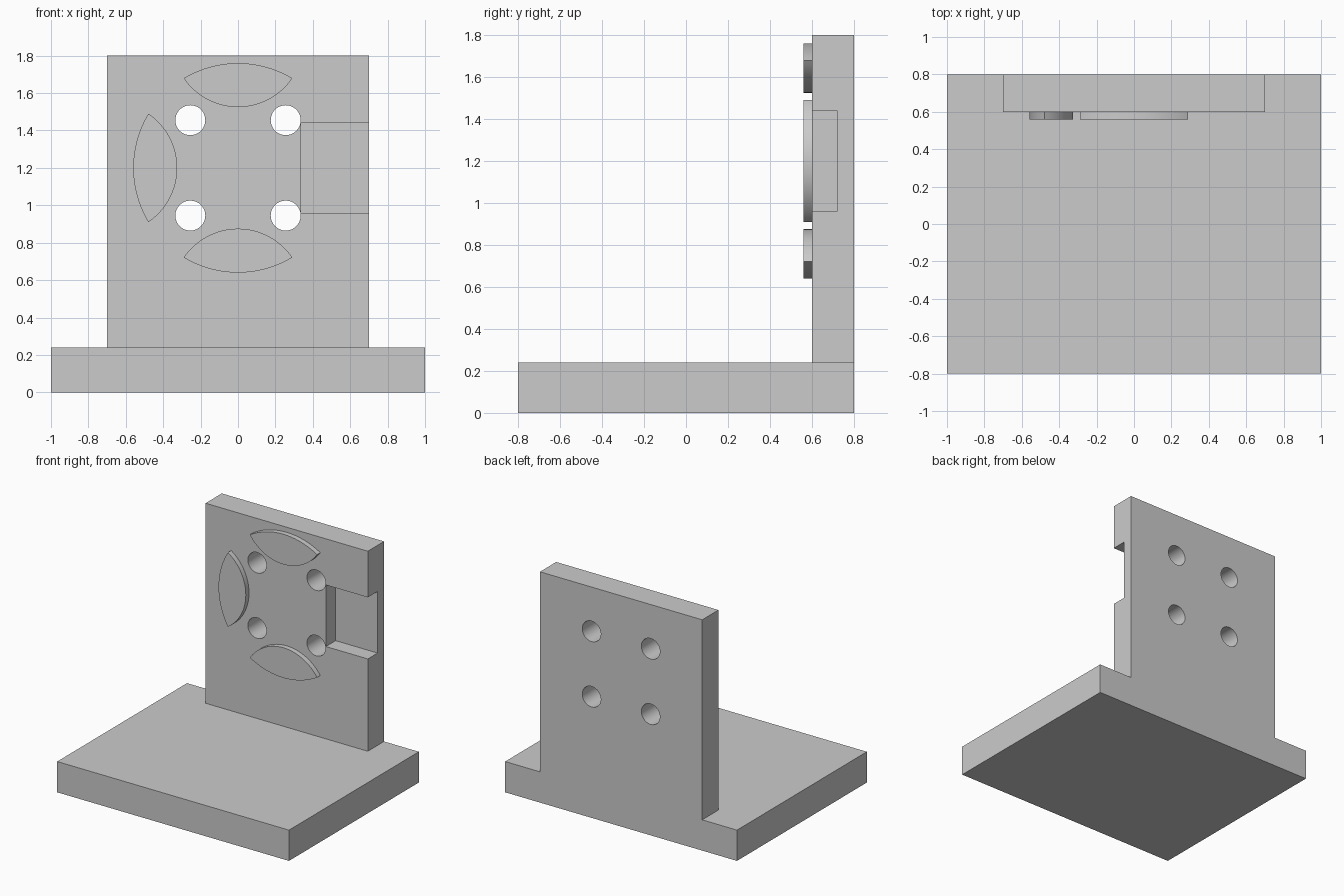
import bpy, bmesh, math
from mathutils import Matrix, Vector

if "Cube" in bpy.data.objects:
    bpy.data.objects.remove(bpy.data.objects["Cube"], do_unlink=True)

# Single plain grey
grey = bpy.data.materials.new("plain grey")
grey.use_nodes = True
COLOUR = (0.6, 0.6, 0.6, 1)
grey.diffuse_color = COLOUR
grey.node_tree.nodes["Principled BSDF"].inputs["Base Color"].default_value = COLOUR


def finish(name, bm):
    bmesh.ops.recalc_face_normals(bm, faces=bm.faces)
    mesh = bpy.data.meshes.new(name)
    bm.to_mesh(mesh)
    bm.free()
    mesh.materials.append(grey)
    obj = bpy.data.objects.new(name, mesh)
    bpy.context.collection.objects.link(obj)
    return obj


def box(name, low, high):
    low, high = Vector(low), Vector(high)
    bm = bmesh.new()
    place = Matrix.Translation((low + high) / 2) @ Matrix.Diagonal((*(high - low), 1))
    bmesh.ops.create_cube(bm, size=1, matrix=place)
    return finish(name, bm)


def smooth(obj):
    bpy.ops.object.select_all(action='DESELECT')
    obj.select_set(True)
    bpy.context.view_layer.objects.active = obj
    bpy.ops.object.shade_smooth_by_angle(angle=math.radians(30))


def cut(target, cutter):
    cutter.hide_render = True
    mod = target.modifiers.new("cut", 'BOOLEAN')
    mod.operation = 'DIFFERENCE'
    mod.solver = 'EXACT'
    mod.object = cutter
    bpy.context.view_layer.objects.active = target
    bpy.ops.object.modifier_apply(modifier=mod.name)
    bpy.data.objects.remove(cutter, do_unlink=True)


# Base and upright plate
CENTRE_Z = 1.2
FRONT = 0.6
box("base", (-1, -0.8, 0), (1, 0.8, 0.24))
plate = box("upright_plate", (-0.7, FRONT, 0.24), (0.7, 0.8, 1.8))

# Side notch, open to the left edge and the front
cut(plate, box("notch_cutter", (0.338, 0.5, 0.96), (0.8, 0.72, 1.44)))

# Four through holes
for sx in (-1, 1):
    for sz in (-1, 1):
        bm = bmesh.new()
        place = (Matrix.Translation((sx * 0.255, 0.7, CENTRE_Z + sz * 0.255))
                 @ Matrix.Rotation(math.pi / 2, 4, 'X'))
        bmesh.ops.create_cone(bm, cap_ends=True, segments=64, radius1=0.08,
                              radius2=0.08, depth=0.6, matrix=place)
        cut(plate, finish("hole_cutter", bm))
smooth(plate)


# Raised lens pads: outer arc about the plate centre, inner arc bulging towards it
def lens_pad(name, turn):
    outer_r, half, inner_low = 0.56, 0.29, 0.325
    corner = math.sqrt(outer_r ** 2 - half ** 2)
    sag = corner - inner_low
    inner_r = (half ** 2 + sag ** 2) / (2 * sag)
    steps = 32
    a, b = math.asin(half / outer_r), math.asin(half / inner_r)
    pts = []
    for i in range(steps):
        t = 1 - 2 * i / steps
        pts.append((outer_r * math.sin(a * t), outer_r * math.cos(a * t)))
    for i in range(steps):
        t = 2 * i / steps - 1
        pts.append((inner_r * math.sin(b * t),
                    inner_low + inner_r * (1 - math.cos(b * t))))
    bm = bmesh.new()
    face = bm.faces.new([bm.verts.new((x, FRONT, z)) for x, z in pts])
    new = bmesh.ops.extrude_face_region(bm, geom=[face])["geom"]
    moved = [v for v in new if isinstance(v, bmesh.types.BMVert)]
    bmesh.ops.translate(bm, verts=moved, vec=(0, -0.04, 0))
    place = Matrix.Translation((0, 0, CENTRE_Z)) @ Matrix.Rotation(turn, 4, 'Y')
    bmesh.ops.transform(bm, matrix=place, verts=bm.verts)
    smooth(finish(name, bm))


for name, degrees in (("top_pad", 0), ("right_pad", -90), ("bottom_pad", 180)):
    lens_pad(name, math.radians(degrees))
